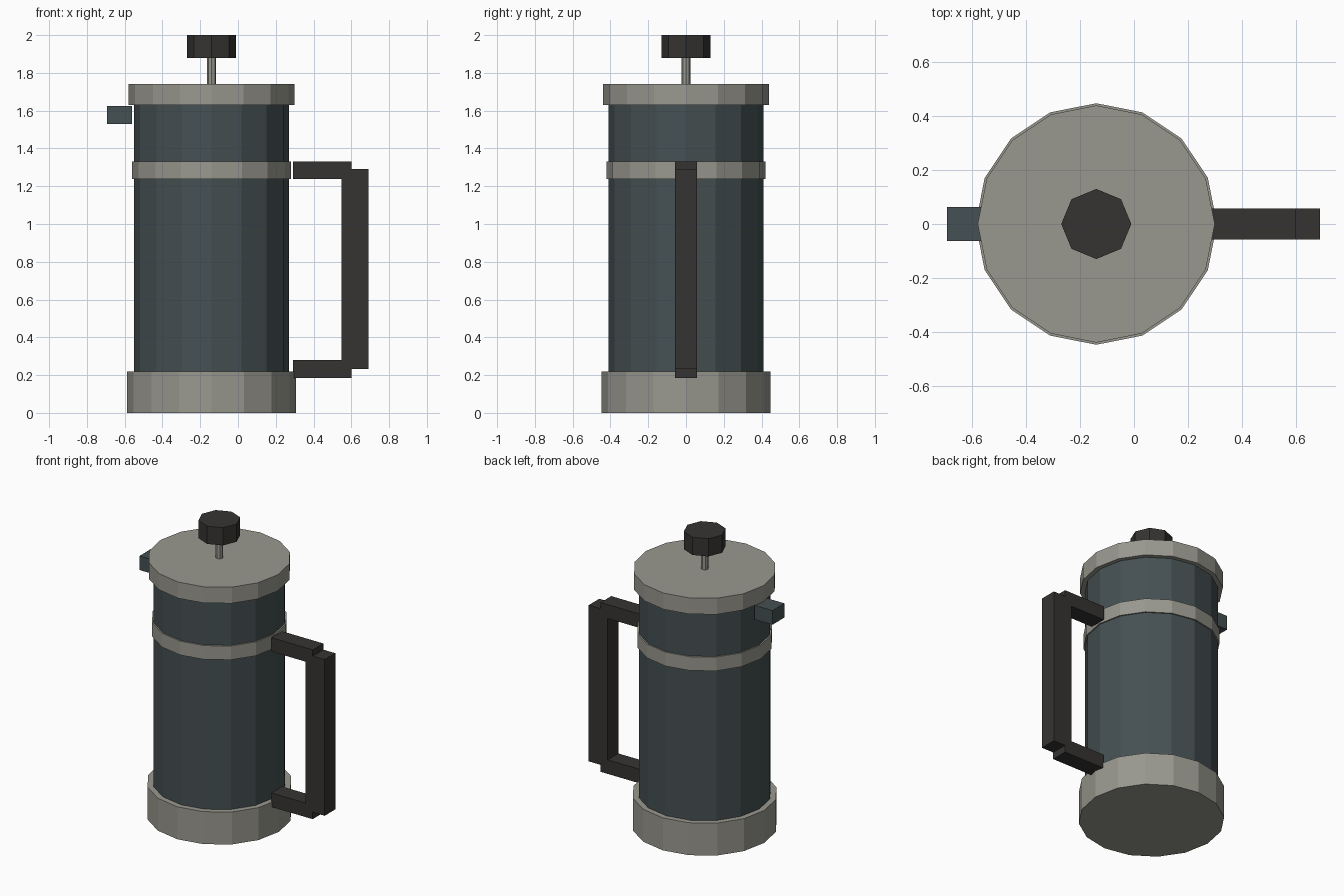
import bpy, bmesh
from mathutils import Matrix

if "Cube" in bpy.data.objects:
    bpy.data.objects.remove(bpy.data.objects["Cube"])

AXIS_X = -0.14  # centre line of the pot


def material(name, rgb):
    m = bpy.data.materials.new(name)
    m.diffuse_color = (*rgb, 1)
    m.use_nodes = True
    m.node_tree.nodes["Principled BSDF"].inputs["Base Color"].default_value = m.diffuse_color
    return m


METAL = material("brushed_metal", (0.32, 0.315, 0.275))
GLASS = material("dark_glass", (0.06, 0.08, 0.085))
BLACK = material("black_plastic", (0.036, 0.034, 0.032))


def finish(name, bm, mat):
    bmesh.ops.recalc_face_normals(bm, faces=bm.faces)
    mesh = bpy.data.meshes.new(name)
    bm.to_mesh(mesh)
    bm.free()
    mesh.materials.append(mat)
    obj = bpy.data.objects.new(name, mesh)
    bpy.context.collection.objects.link(obj)
    return obj


def drum(name, radius, z0, z1, sides, mat):
    """Upright prism on the pot axis, with a corner on +x."""
    bm = bmesh.new()
    bmesh.ops.create_cone(bm, cap_ends=True, segments=sides, radius1=radius,
                          radius2=radius, depth=z1 - z0,
                          matrix=Matrix.Translation((AXIS_X, 0, (z0 + z1) / 2)))
    return finish(name, bm, mat)


def slab(name, outline, half_width, mat):
    """Extrude an x-z outline along y, centred on y = 0."""
    bm = bmesh.new()
    face = bm.faces.new([bm.verts.new((x, -half_width, z)) for x, z in outline])
    new = bmesh.ops.extrude_face_region(bm, geom=[face])["geom"]
    bmesh.ops.translate(bm, vec=(0, 2 * half_width, 0),
                        verts=[v for v in new if isinstance(v, bmesh.types.BMVert)])
    return finish(name, bm, mat)


# Pot body, base, band and lid
drum("base", 0.448, 0.0, 0.22, 16, METAL)
drum("glass_body", 0.411, 0.20, 1.65, 16, GLASS)
drum("band", 0.42, 1.238, 1.332, 16, METAL)
drum("lid", 0.44, 1.63, 1.74, 16, METAL)

# Plunger
drum("plunger_rod", 0.024, 1.72, 1.90, 8, METAL)
drum("plunger_knob", 0.13, 1.88, 2.0, 8, BLACK)

# Spout
slab("spout", [(-0.693, 1.53), (-0.56, 1.53), (-0.56, 1.626), (-0.693, 1.626)],
     0.064, GLASS)

# Handle: two arms and a grip with stepped outer corners
slab("handle", [(0.29, 1.238), (0.29, 1.332), (0.60, 1.332), (0.60, 1.29),
                (0.69, 1.29), (0.69, 0.232), (0.60, 0.232), (0.60, 0.185),
                (0.29, 0.185), (0.29, 0.28), (0.547, 0.28), (0.547, 1.238)],
     0.057, BLACK)
